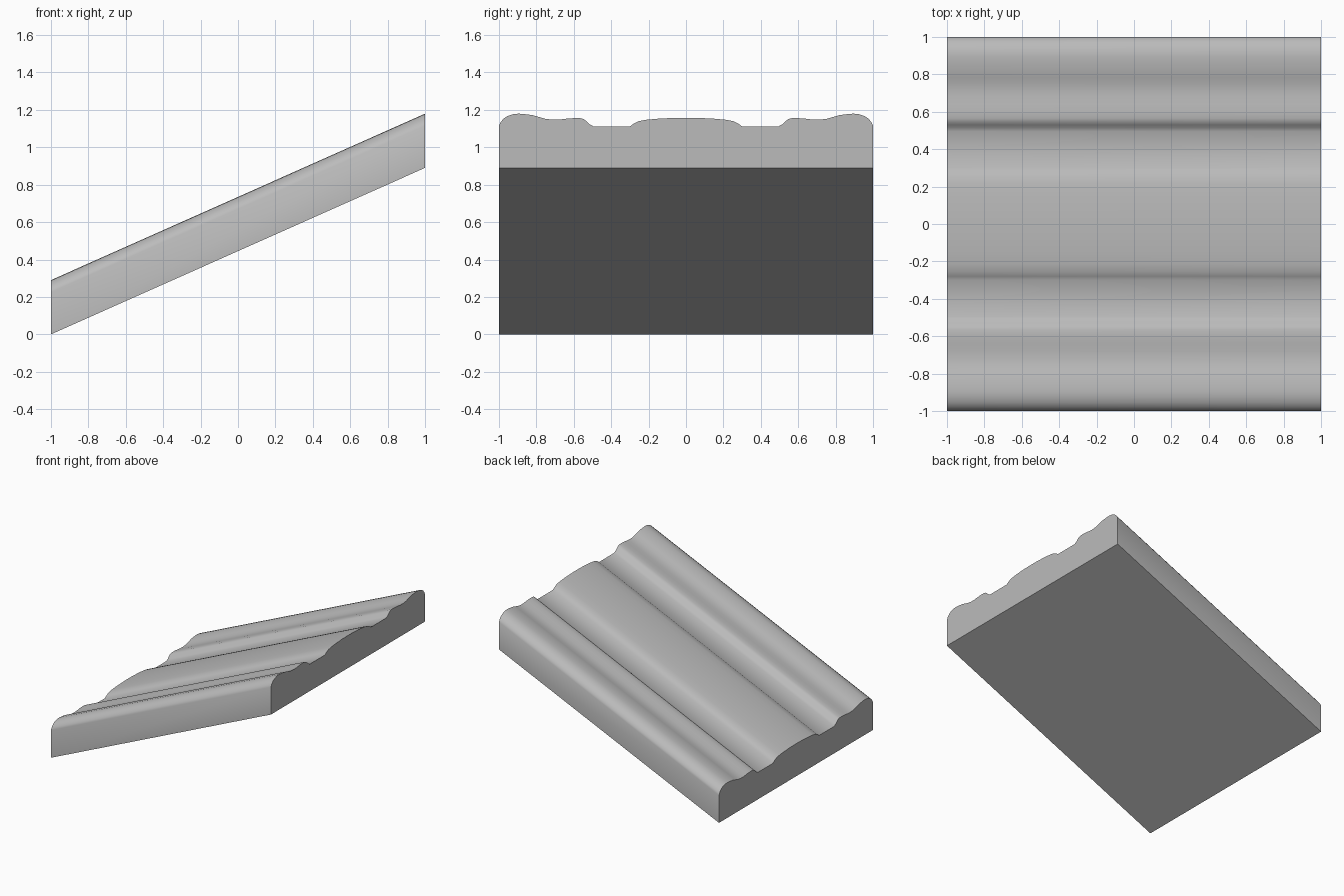
import bpy, bmesh

if "Cube" in bpy.data.objects:
    bpy.data.objects.remove(bpy.data.objects["Cube"])

RISE = 0.89  # climb from the left end to the right end

# Half of the moulding cross-section: (distance from centre line, height above underside)
half = [(1.0, 0.0), (1.0, 0.225), (0.992, 0.243), (0.977, 0.262), (0.955, 0.277),
        (0.925, 0.287), (0.895, 0.29), (0.86, 0.287), (0.82, 0.282), (0.785, 0.272),
        (0.75, 0.262), (0.715, 0.258), (0.68, 0.258), (0.64, 0.263), (0.60, 0.266),
        (0.565, 0.266), (0.545, 0.26), (0.53, 0.247), (0.515, 0.233), (0.495, 0.222),
        (0.30, 0.222), (0.28, 0.236), (0.255, 0.249), (0.215, 0.257), (0.15, 0.263),
        (0.07, 0.267)]
profile = [(-y, h) for y, h in half] + [(0.0, 0.268)] + [(y, h) for y, h in reversed(half)]

# Sloping moulding: sheared sweep of the profile with vertical end cuts
bm = bmesh.new()
left = [bm.verts.new((-1, y, h)) for y, h in profile]
right = [bm.verts.new((1, y, h + RISE)) for y, h in profile]
n = len(profile)
for i in range(n):
    j = (i + 1) % n
    bm.faces.new((left[i], left[j], right[j], right[i]))
bm.faces.new(left)
bm.faces.new(right)
bmesh.ops.recalc_face_normals(bm, faces=bm.faces)

mesh = bpy.data.meshes.new("sloping_moulding")
bm.to_mesh(mesh)
bm.free()
moulding = bpy.data.objects.new("sloping_moulding", mesh)
bpy.context.collection.objects.link(moulding)

# Plain grey finish
grey = bpy.data.materials.new("plain_grey")
grey.diffuse_color = (0.5, 0.5, 0.5, 1)
grey.use_nodes = True
grey.node_tree.nodes["Principled BSDF"].inputs["Base Color"].default_value = grey.diffuse_color
mesh.materials.append(grey)

# Soft curves, crisp end cuts
bpy.context.view_layer.objects.active = moulding
moulding.select_set(True)
bpy.ops.object.shade_smooth_by_angle(angle=0.6)
